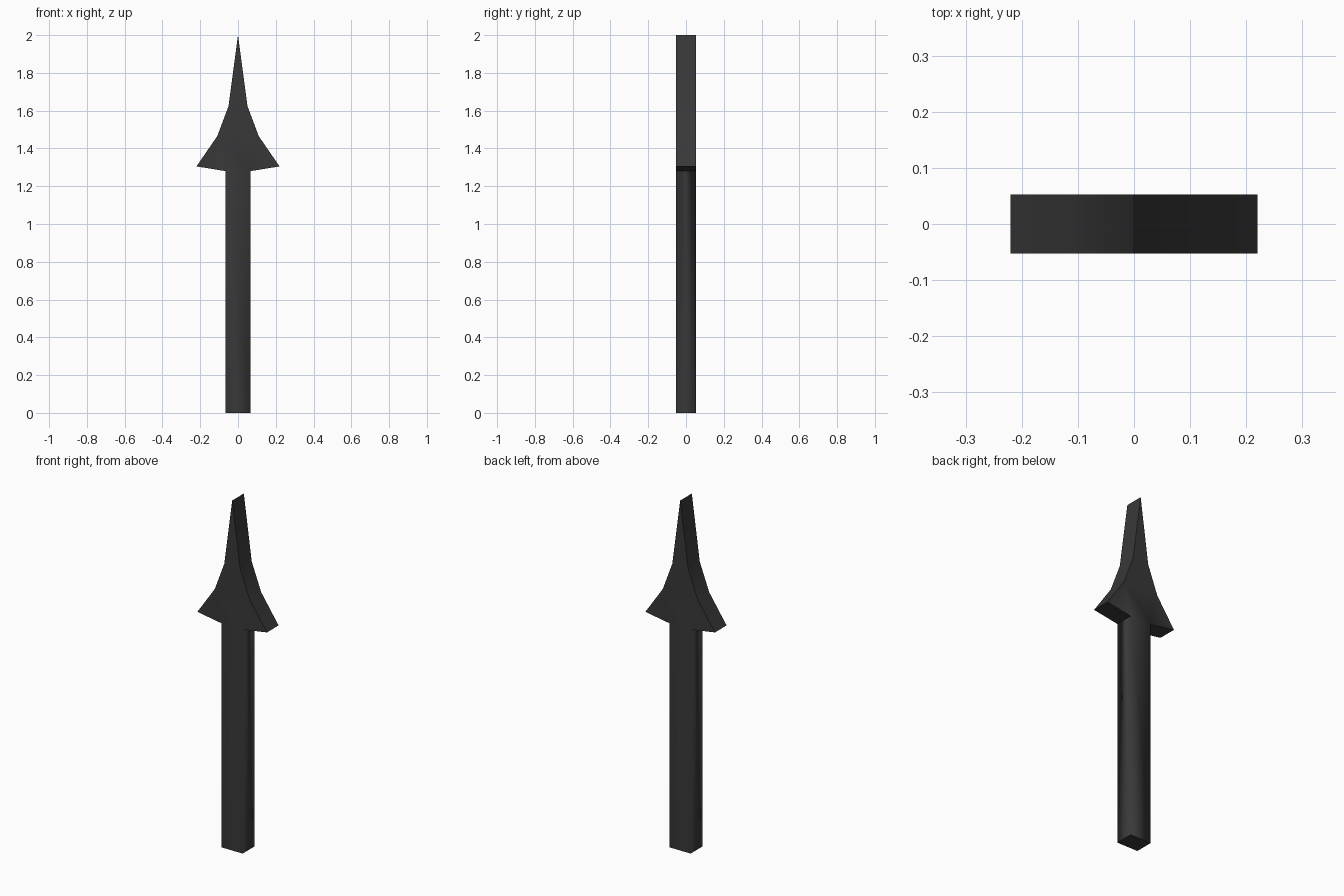
import bpy, bmesh

if "Cube" in bpy.data.objects:
    bpy.data.objects.remove(bpy.data.objects["Cube"])

HALF_Y = 0.0525
SHAFT_X, SHAFT_TOP = 0.066, 1.28

mat = bpy.data.materials.new("dark_iron")
mat.diffuse_color = (0.04, 0.04, 0.04, 1)
mat.use_nodes = True
mat.node_tree.nodes["Principled BSDF"].inputs["Base Color"].default_value = mat.diffuse_color

# Right half of the outline, bottom to top; the left half is mirrored
half = [(SHAFT_X, 0), (SHAFT_X, SHAFT_TOP), (0.22, 1.305),
        (0.11, 1.465), (0.05, 1.625)]
outline = half + [(0, 2.0)] + [(-x, z) for x, z in reversed(half)]

# Flat front panels as outline indices: shaft, barbs, head centre, taper, tip
panels = [(0, 1, 9, 10), (1, 2, 3), (7, 8, 9),
          (1, 3, 7, 9), (3, 4, 6, 7), (4, 5, 6)]

bm = bmesh.new()
front = [bm.verts.new((x, -HALF_Y, z)) for x, z in outline]
back = [bm.verts.new((x, HALF_Y, z)) for x, z in outline]
for p in panels:
    bm.faces.new([front[i] for i in p])
    bm.faces.new([back[i] for i in reversed(p)])

# Side walls around the outline
n = len(outline)
for i in range(n):
    j = (i + 1) % n
    bm.faces.new((front[j], front[i], back[i], back[j]))
bmesh.ops.recalc_face_normals(bm, faces=bm.faces)

# Smooth shading: soft long shaft corners, crisp head and base edges
for f in bm.faces:
    f.smooth = True
for e in bm.edges:
    d = e.verts[0].co - e.verts[1].co
    shaft_corner = abs(d.z) > 1.0
    e.smooth = shaft_corner or e.calc_face_angle(0) < 0.6

mesh = bpy.data.meshes.new("spike_finial")
bm.to_mesh(mesh)
bm.free()
mesh.materials.append(mat)
obj = bpy.data.objects.new("spike_finial", mesh)
bpy.context.collection.objects.link(obj)
